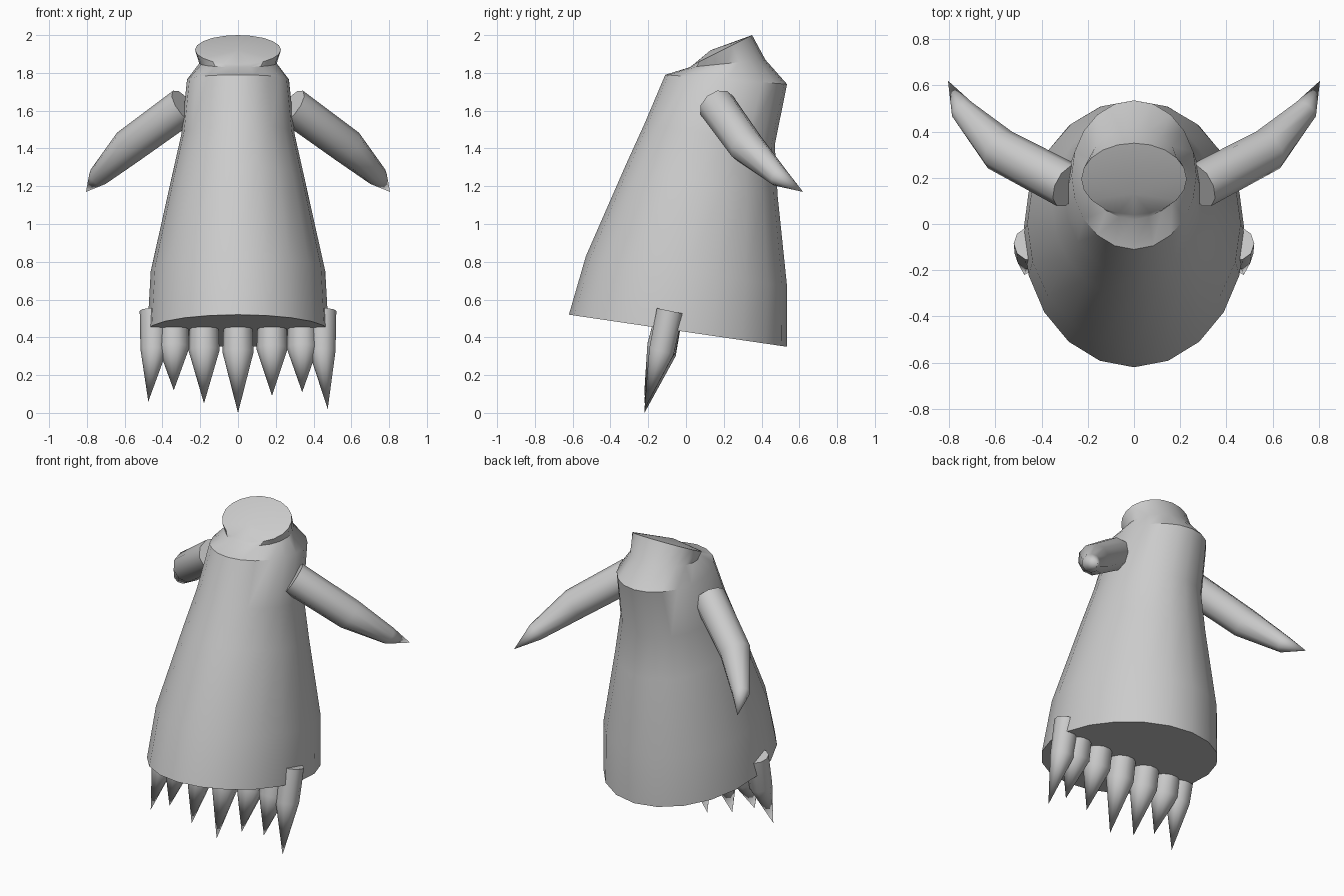
import bpy, bmesh, math
from mathutils import Vector

cube = bpy.data.objects.get("Cube")
if cube:
    bpy.data.objects.remove(cube, do_unlink=True)

grey = bpy.data.materials.new("plain_grey")
grey.use_nodes = True
colour = (0.6, 0.6, 0.6, 1)
grey.diffuse_color = colour
grey.node_tree.nodes["Principled BSDF"].inputs["Base Color"].default_value = colour


def loft(name, rings, start=None, end=None, angle=40):
    """Skin rings of points; each end closes to a point or a flat cap."""
    bm = bmesh.new()
    loops = [[bm.verts.new(p) for p in ring] for ring in rings]
    n = len(loops[0])
    for a, b in zip(loops, loops[1:]):
        for i in range(n):
            j = (i + 1) % n
            bm.faces.new((a[i], a[j], b[j], b[i]))
    for loop, apex in ((loops[0], start), (loops[-1], end)):
        if apex is None:
            bm.faces.new(loop)
        else:
            v = bm.verts.new(apex)
            for i in range(n):
                bm.faces.new((loop[i], loop[(i + 1) % n], v))
    bmesh.ops.recalc_face_normals(bm, faces=bm.faces)
    mesh = bpy.data.meshes.new(name)
    bm.to_mesh(mesh)
    bm.free()
    mesh.materials.append(grey)
    obj = bpy.data.objects.new(name, mesh)
    bpy.context.collection.objects.link(obj)
    bpy.ops.object.select_all(action="DESELECT")
    obj.select_set(True)
    bpy.context.view_layer.objects.active = obj
    bpy.ops.object.shade_smooth_by_angle(angle=math.radians(angle))
    return obj


def slanted_ring(front_y, front_z, back_y, back_z, half_width, sides=20):
    """Ellipse leaning between a front point and a back point."""
    ring = []
    for i in range(sides):
        a = math.tau * i / sides
        t = (1 - math.cos(a)) / 2
        ring.append((half_width * math.sin(a),
                     front_y + (back_y - front_y) * t,
                     front_z + (back_z - front_z) * t))
    return ring


def spike(name, path, radii, tip, sides):
    """Tapering spike: round sections square to its path, closed at a tip."""
    pts = [Vector(p) for p in path] + [Vector(tip)]
    rings = []
    for i, r in enumerate(radii):
        axis = (pts[i + 1] - pts[max(i - 1, 0)]).normalized()
        u = axis.cross(Vector((0, 1, 0))).normalized()
        v = axis.cross(u)
        rings.append([pts[i] + r * (u * math.cos(math.tau * k / sides)
                                    + v * math.sin(math.tau * k / sides))
                      for k in range(sides)])
    return loft(name, rings, end=pts[-1])


# Leaning body, pinched neck and the tilted disc on top
body = [
    (-0.62, 0.52, 0.535, 0.35, 0.48),
    (-0.53, 0.83, 0.535, 0.67, 0.462),
    (-0.32, 1.31, 0.485, 1.15, 0.355),
    (-0.22, 1.53, 0.47, 1.42, 0.30),
    (-0.11, 1.79, 0.535, 1.74, 0.27),
    (0.02, 1.83, 0.42, 1.87, 0.205),
    (0.04, 1.845, 0.35, 2.0, 0.228),
]
loft("body", [slanted_ring(*r) for r in body], end=(0, 0.13, 1.92))

# Arms swept down and back
for side, label in ((1, "left"), (-1, "right")):
    path = [(0.285, 0.165, 1.625), (0.58, 0.32, 1.41), (0.74, 0.49, 1.25)]
    spike(label + "_arm", [(side * x, y, z) for x, y, z in path],
          [0.1, 0.095, 0.055], (side * 0.805, 0.62, 1.17), 10)

# Row of claws under the body: tip position and tip height
claws = [(-0.475, 0.06), (-0.34, 0.12), (-0.18, 0.05), (0, 0),
         (0.18, 0.09), (0.34, 0.11), (0.475, 0.02)]
for number, (x, z) in enumerate(claws, 1):
    outer = abs(x) > 0.4
    top_x = x * (0.94 if outer else 1)
    wide = 0.07 if outer else 0.082
    spike(f"claw_{number}",
          [(top_x, -0.085, 0.54), (top_x, -0.13, 0.32 + z * 0.2)],
          [0.074, wide], (x, -0.22, z), 10)
